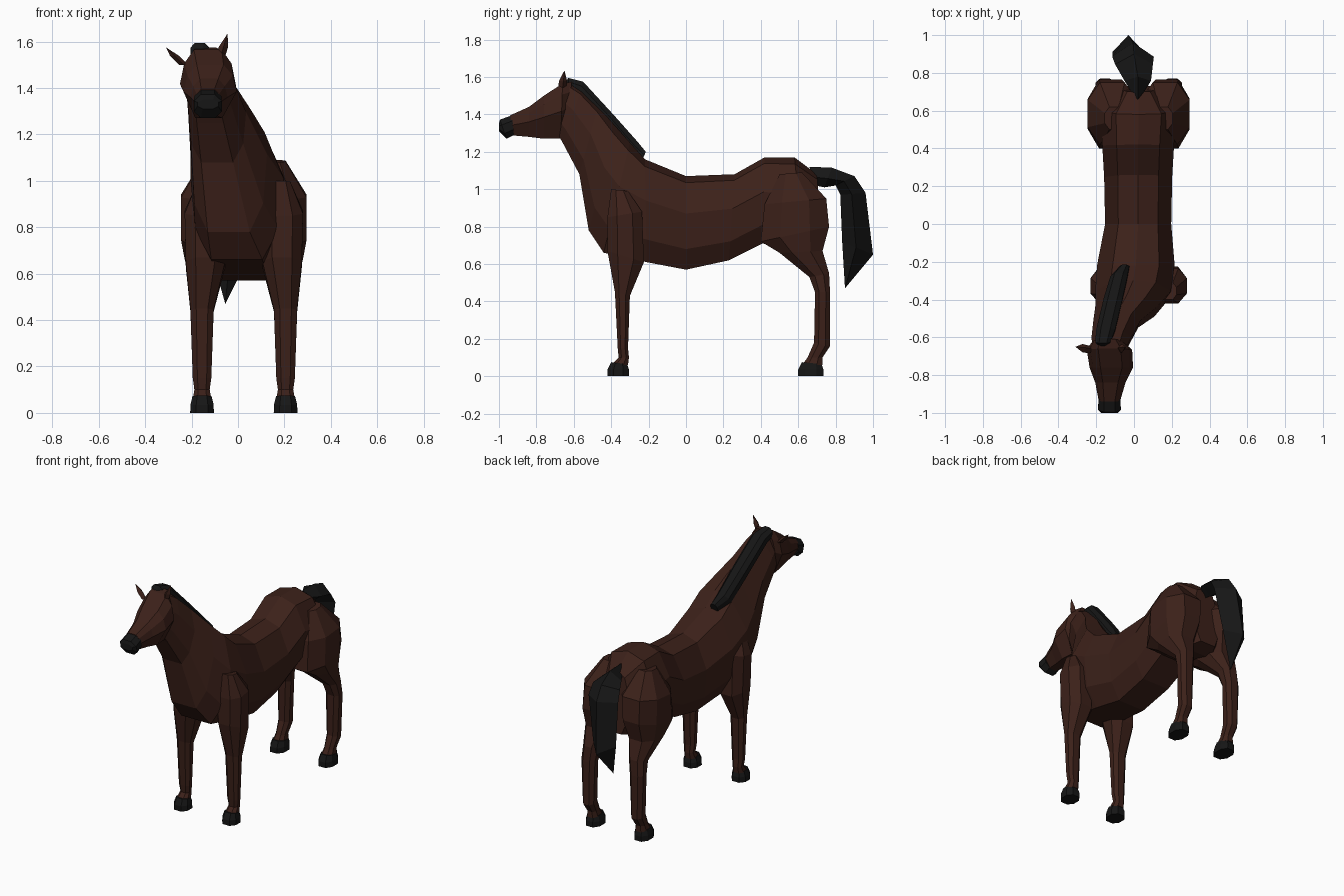
import bpy, bmesh

def material(name, rgb):
    m = bpy.data.materials.new(name)
    m.diffuse_color = (*rgb, 1)
    return m

COAT = material("brown_coat", (0.045, 0.015, 0.010))
DARK = material("black_hair", (0.008, 0.008, 0.008))
MID = 0.025  # centre plane of the trunk and legs

# Cross-sections as (across, along): along runs from second edge (0) to first edge (1)
TRUNK = [(0, 1), (.6, .93), (1, .6), (.9, .22), (.55, 0), (-.55, 0), (-.9, .22), (-1, .6), (-.6, .93)]
OCTAGON = [(.5, 1), (1, .72), (1, .28), (.5, 0), (-.5, 0), (-1, .28), (-1, .72), (-.5, 1)]
HEAD = [(.5, 1), (.85, .8), (1, .5), (.45, 0), (-.45, 0), (-1, .5), (-.85, .8), (-.5, 1)]
DIAMOND = [(0, 1), (1, .45), (0, 0), (-1, .45)]

def loft(name, sections, profile, mat):
    """Each section: y, z of first edge; y, z of second edge; half width; centre x."""
    bm = bmesh.new()
    rings = []
    for y1, z1, y0, z0, w, cx in sections:
        rings.append([bm.verts.new((cx + u * w, y0 + (y1 - y0) * v, z0 + (z1 - z0) * v))
                      for u, v in profile])
    n = len(profile)
    for a, b in zip(rings, rings[1:]):
        for i in range(n):
            j = (i + 1) % n
            bm.faces.new((a[i], a[j], b[j], b[i]))
    bm.faces.new(rings[0])
    bm.faces.new(rings[-1])
    bmesh.ops.remove_doubles(bm, verts=bm.verts, dist=0.0005)
    bmesh.ops.recalc_face_normals(bm, faces=bm.faces)
    me = bpy.data.meshes.new(name)
    bm.to_mesh(me)
    bm.free()
    me.materials.append(mat)
    ob = bpy.data.objects.new(name, me)
    bpy.context.collection.objects.link(ob)
    return ob

# Trunk and neck, rump to poll, with the neck bending to one side
loft("body_and_neck", [
    (.70, 1.08, .73, .68, .10, .025),
    (.58, 1.17, .63, .66, .20, .025),
    (.42, 1.17, .41, .71, .19, .022),
    (.26, 1.08, .23, .62, .18, .022),
    (0, 1.07, 0, .57, .175, .022),
    (-.22, 1.16, -.21, .61, .205, .01),
    (-.30, 1.25, -.44, .66, .20, -.005),
    (-.38, 1.34, -.52, .78, .165, -.04),
    (-.47, 1.44, -.57, 1.08, .125, -.09),
    (-.56, 1.53, -.66, 1.25, .105, -.12),
    (-.62, 1.565, -.70, 1.32, .09, -.13)], TRUNK, COAT)

# Head and muzzle
loft("head", [
    (-.61, 1.575, -.645, 1.30, .085, -.14),
    (-.66, 1.565, -.67, 1.27, .12, -.13),
    (-.76, 1.50, -.76, 1.27, .115, -.12),
    (-.84, 1.44, -.84, 1.28, .08, -.125),
    (-.94, 1.395, -.93, 1.288, .057, -.13)], HEAD, COAT)
loft("muzzle", [
    (-.93, 1.395, -.92, 1.29, .058, -.13),
    (-.995, 1.372, -.96, 1.27, .06, -.13),
    (-1.0, 1.35, -1.0, 1.31, .045, -.13)], OCTAGON, DARK)

# Ears, tilted with the head
for side, base, tip in (("left", (-.235, 1.50), (-.31, 1.575)), ("right", (-.08, 1.52), (-.045, 1.635))):
    secs = []
    for t, w, d in ((0, .02, .02), (.5, .02, .022), (1, 0, 0)):
        x = base[0] + (tip[0] - base[0]) * t
        z = base[1] + (tip[1] - base[1]) * t
        y = -.665 + .015 * t
        secs.append((y - d, z, y + d, z, w, x))
    loft(side + "_ear", secs, DIAMOND, COAT)

# Mane along the neck crest
loft("mane", [
    (-.65, 1.56, -.65, 1.53, .015, -.165),
    (-.63, 1.595, -.62, 1.52, .04, -.165),
    (-.55, 1.575, -.58, 1.49, .05, -.15),
    (-.38, 1.39, -.42, 1.31, .05, -.11),
    (-.26, 1.255, -.32, 1.18, .045, -.08),
    (-.215, 1.20, -.24, 1.14, .025, -.05)], OCTAGON, DARK)

# Tail arching out and hanging to a point
loft("tail", [
    (.66, 1.12, .69, 1.02, .02, .02),
    (.78, 1.115, .74, 1.01, .07, .02),
    (.90, 1.07, .80, 1.02, .10, .0),
    (.96, .98, .825, .97, .11, -.005),
    (1.0, .65, .835, .72, .085, -.03),
    (.85, .47, .85, .47, 0, -.055)], DIAMOND, DARK)

# Legs: last number is the distance from the centre plane
FRONT_LEG = [
    (-.40, 1.0, -.31, .99, .04, .16),
    (-.42, .85, -.235, .88, .09, .165),
    (-.42, .67, -.225, .61, .085, .165),
    (-.38, .45, -.30, .43, .05, .18),
    (-.365, .15, -.31, .15, .04, .18),
    (-.36, .10, -.305, .10, .033, .18),
    (-.40, .06, -.31, .06, .04, .18)]
HIND_LEG = [
    (.50, 1.08, .62, 1.09, .05, .13),
    (.42, .92, .75, .95, .13, .14),
    (.40, .72, .765, .80, .12, .15),
    (.50, .66, .73, .67, .095, .16),
    (.66, .53, .765, .55, .055, .17),
    (.69, .45, .77, .45, .05, .18),
    (.685, .18, .77, .16, .04, .18),
    (.65, .10, .73, .10, .033, .18),
    (.62, .06, .73, .06, .04, .18)]

for side, s in (("left", -1), ("right", 1)):
    for end, leg, y0, y1 in (("front", FRONT_LEG, -.42, -.305), ("hind", HIND_LEG, .60, .735)):
        loft(f"{side}_{end}_leg", [(*q[:5], MID + s * q[5]) for q in leg], OCTAGON, COAT)
        x = MID + s * .18
        loft(f"{side}_{end}_hoof", [(y0, 0, y1, 0, .051, x), (y0, .035, y1, .035, .05, x),
                                    (y0 + .02, .075, y1 - .01, .065, .041, x)], OCTAGON, DARK)
